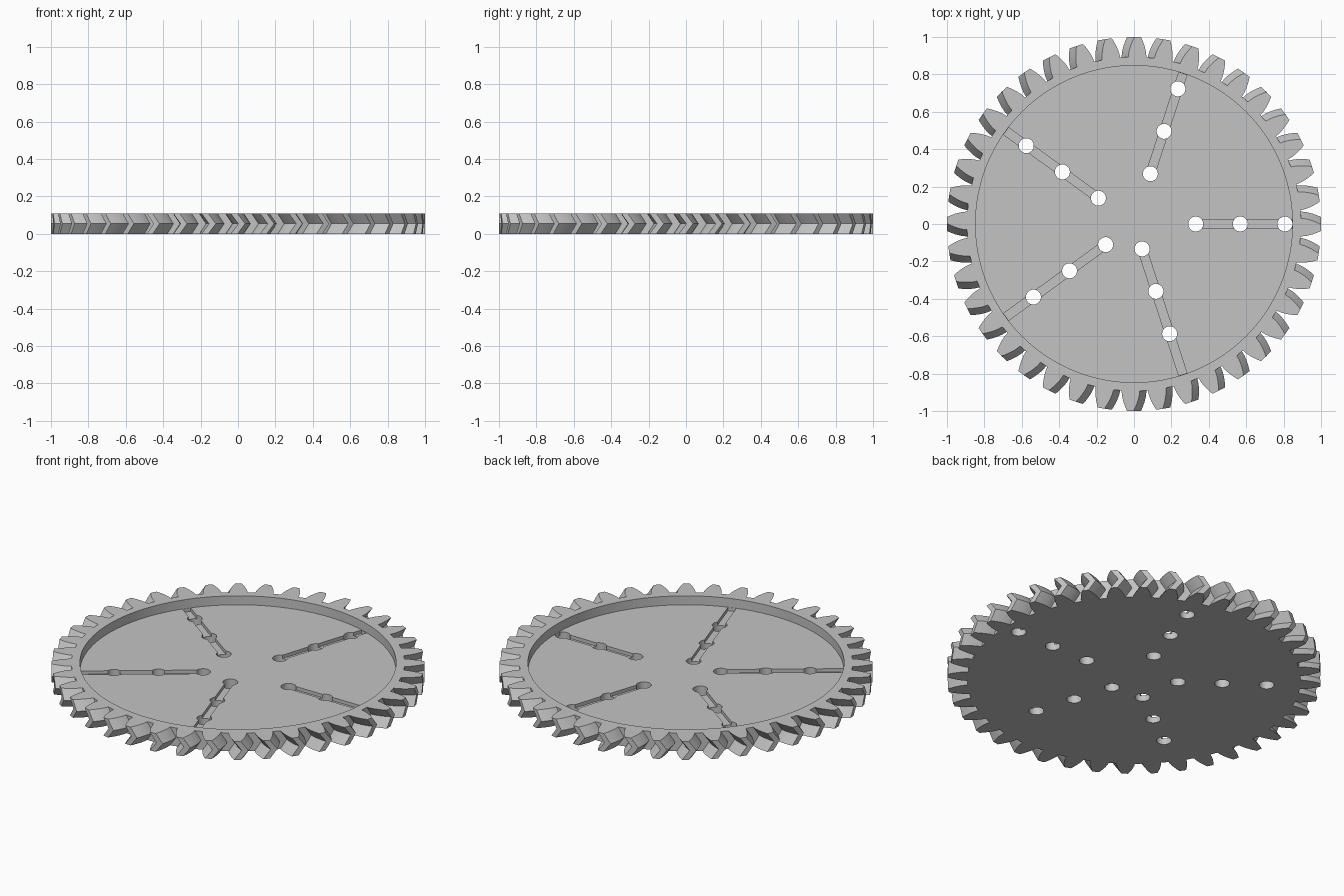
import bpy, bmesh, math
from mathutils import Matrix

cube = bpy.data.objects.get("Cube")
if cube:
    bpy.data.objects.remove(cube, do_unlink=True)

TEETH = 40
HEIGHT = 0.108
FLOOR = 0.055
PITCH_R, ROOT_R, TIP_R = 0.952, 0.893, 1.0
RECESS_R = 0.847
TWIST = math.radians(1.15)
PRESSURE = math.radians(20)

grey = bpy.data.materials.new("plain_grey")
grey.use_nodes = True
colour = (0.55, 0.55, 0.55, 1)
grey.diffuse_color = colour
grey.node_tree.nodes["Principled BSDF"].inputs["Base Color"].default_value = colour


def involute(a):
    return math.tan(a) - a


def half_angle(r):
    """Half the angular width of a tooth at radius r."""
    base = PITCH_R * math.cos(PRESSURE)
    a = math.acos(min(1, base / r))
    return math.pi / (2 * TEETH) + involute(PRESSURE) - involute(a)


def gear_outline():
    """Polar points of the whole toothed outline."""
    steps = 5
    radii = [ROOT_R + (TIP_R - ROOT_R) * i / steps for i in range(steps + 1)]
    points = []
    for t in range(TEETH):
        mid = 2 * math.pi * t / TEETH
        points += [(r, mid - half_angle(r)) for r in radii]
        points += [(r, mid + half_angle(r)) for r in reversed(radii)]
    return points


def new_object(name, bm):
    bmesh.ops.recalc_face_normals(bm, faces=bm.faces)
    mesh = bpy.data.meshes.new(name)
    bm.to_mesh(mesh)
    bm.free()
    mesh.materials.append(grey)
    obj = bpy.data.objects.new(name, mesh)
    bpy.context.collection.objects.link(obj)
    return obj


def cylinder(name, radius, z0, z1, sides, x=0, turn=0):
    bm = bmesh.new()
    place = Matrix.Rotation(turn, 4, "Z") @ Matrix.Translation((x, 0, (z0 + z1) / 2))
    bmesh.ops.create_cone(bm, cap_ends=True, segments=sides, radius1=radius,
                          radius2=radius, depth=z1 - z0, matrix=place)
    return new_object(name, bm)


def box(name, x0, x1, width, z0, z1, turn):
    bm = bmesh.new()
    place = (Matrix.Rotation(turn, 4, "Z")
             @ Matrix.Translation(((x0 + x1) / 2, 0, (z0 + z1) / 2))
             @ Matrix.Diagonal((x1 - x0, width, z1 - z0, 1)))
    bmesh.ops.create_cube(bm, size=1, matrix=place)
    return new_object(name, bm)


def cut(target, cutter):
    """Subtract the cutter from the target, then discard it."""
    cutter.hide_render = True
    mod = target.modifiers.new("cut", "BOOLEAN")
    mod.operation, mod.solver, mod.object = "DIFFERENCE", "EXACT", cutter
    bpy.context.view_layer.objects.active = target
    bpy.ops.object.modifier_apply(modifier=mod.name)
    bpy.data.objects.remove(cutter, do_unlink=True)


# Herringbone gear body: the middle ring is turned ahead of both faces
bm = bmesh.new()
outline = gear_outline()
rings = []
for z, twist in ((0, -TWIST), (HEIGHT / 2, TWIST), (HEIGHT, -TWIST)):
    rings.append([bm.verts.new((r * math.cos(a + twist), r * math.sin(a + twist), z))
                  for r, a in outline])
for low, high in zip(rings, rings[1:]):
    for i in range(len(low)):
        j = (i + 1) % len(low)
        bm.faces.new((low[i], low[j], high[j], high[i]))
bm.faces.new(rings[0])
bm.faces.new(rings[-1])
gear = new_object("herringbone_gear", bm)

# Round recess in the top
cut(gear, cylinder("recess_cutter", RECESS_R, FLOOR, HEIGHT + 0.1, 128))

# Five spokes of grooves and through holes, each nearer the centre than the last
for k in range(5):
    turn = math.radians(72 * k)
    first = 0.33 - 0.0475 * k
    cut(gear, box("groove_cutter", first, RECESS_R - 0.002, 0.046,
                  FLOOR - 0.02, FLOOR + 0.02, turn))
    for i in range(3):
        cut(gear, cylinder("hole_cutter", 0.04, -0.1, HEIGHT + 0.1, 32,
                           first + 0.2385 * i, turn))

# Smooth curved walls, keep edges sharp
bpy.ops.object.select_all(action="DESELECT")
gear.select_set(True)
bpy.context.view_layer.objects.active = gear
bpy.ops.object.shade_smooth_by_angle(angle=math.radians(20))
